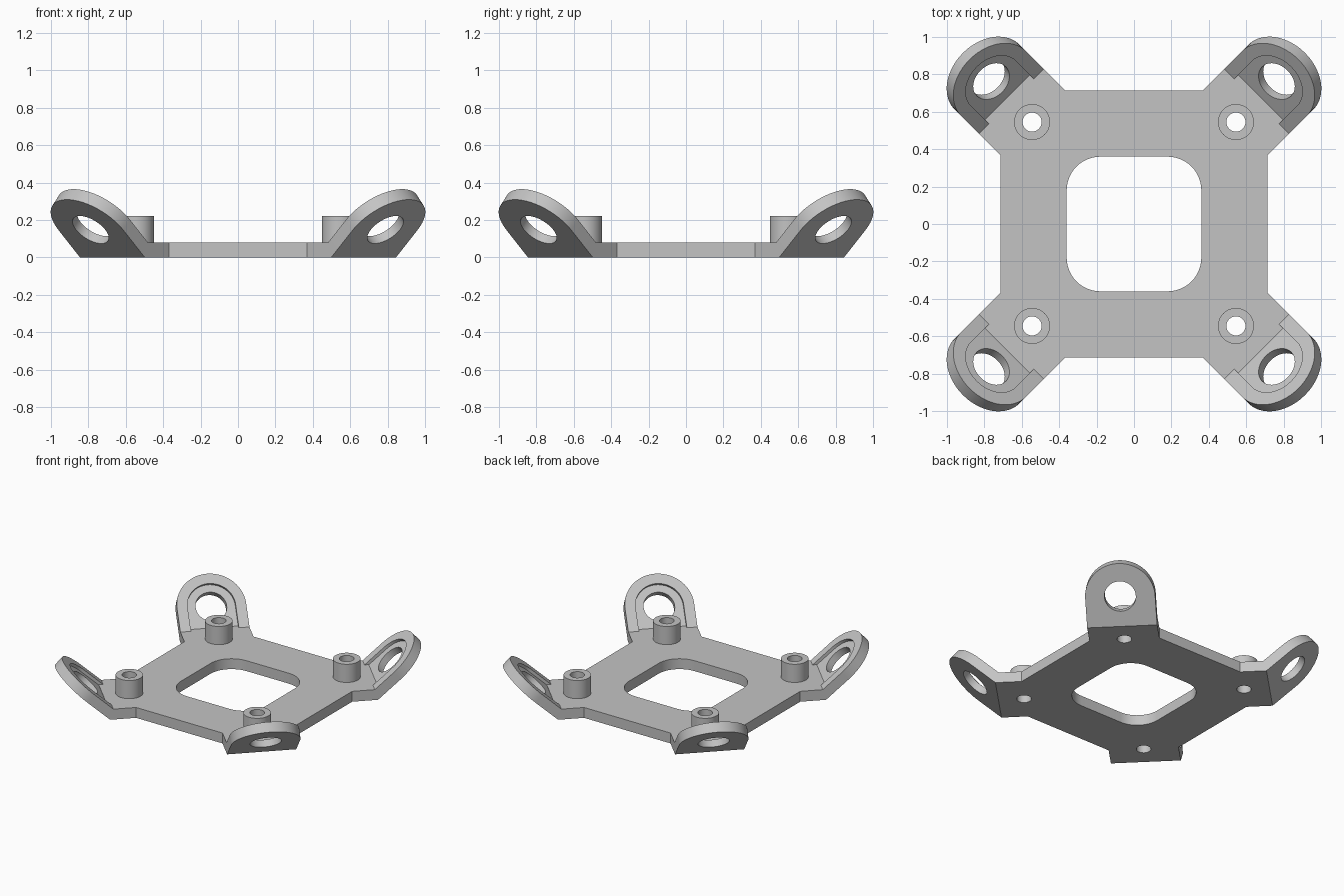
import bpy, bmesh
from math import pi, sin, cos, radians, sqrt
from mathutils import Matrix, Vector

if "Cube" in bpy.data.objects:
    bpy.data.objects.remove(bpy.data.objects["Cube"])

grey = bpy.data.materials.new("plain_grey")
grey.use_nodes = True
GREY = (0.55, 0.55, 0.55, 1)
grey.diffuse_color = GREY
grey.node_tree.nodes["Principled BSDF"].inputs["Base Color"].default_value = GREY

TILT = radians(42)
THICK, PLATE_H = 0.075, 0.08
HALF_W, HINGE, EYE = 0.245, 0.95, 0.217   # ear half width, hinge distance, eye distance
BOSS = 0.545


def prism(name, outline, low, high, matrix=Matrix()):
    """Extrude a closed outline from low to high, then place it."""
    bm = bmesh.new()
    face = bm.faces.new([bm.verts.new((x, y, low)) for x, y in outline])
    top = bmesh.ops.extrude_face_region(bm, geom=[face])["geom"]
    bmesh.ops.translate(bm, vec=(0, 0, high - low),
                        verts=[v for v in top if isinstance(v, bmesh.types.BMVert)])
    bmesh.ops.recalc_face_normals(bm, faces=bm.faces)
    bm.transform(matrix)
    mesh = bpy.data.meshes.new(name)
    bm.to_mesh(mesh)
    bm.free()
    mesh.materials.append(grey)
    obj = bpy.data.objects.new(name, mesh)
    bpy.context.collection.objects.link(obj)
    return obj


def arc(cx, cy, r, start, end, n):
    return [(cx + r * cos(start + (end - start) * i / n),
             cy + r * sin(start + (end - start) * i / n)) for i in range(n + 1)]


def circle(cx, cy, r, n=48):
    return arc(cx, cy, r, 0, 2 * pi, n)[:-1]


def tongue(start, r):
    """Straight sided strip with a round end about the eye."""
    return [(start, -r)] + arc(EYE, 0, r, -pi / 2, pi / 2, 40) + [(start, r)]


def combine(obj, other, operation):
    mod = obj.modifiers.new(operation.lower(), 'BOOLEAN')
    mod.operation, mod.solver, mod.object = operation, 'EXACT', other
    bpy.context.view_layer.objects.active = obj
    bpy.ops.object.modifier_apply(modifier=mod.name)
    bpy.data.objects.remove(other)


def finish(obj):
    bpy.ops.object.select_all(action='DESELECT')
    obj.select_set(True)
    bpy.context.view_layer.objects.active = obj
    bpy.ops.object.shade_smooth_by_angle(angle=radians(30))


# Square plate with four diagonal arms
side, notch = 0.715, 0.715 - HALF_W * sqrt(2)
arm_end = HINGE / sqrt(2)
w = HALF_W / sqrt(2)
corner = [(side, notch), (arm_end + w, arm_end - w), (arm_end - w, arm_end + w), (notch, side)]
outline = []
for k in range(4):
    turn = Matrix.Rotation(k * pi / 2, 2)
    outline += [tuple(turn @ Vector(p)) for p in corner]
plate = prism("base_plate", outline, 0, PLATE_H)

# Rounded central window
half, radius = 0.36, 0.18
c = half - radius
window = []
for k, (sx, sy) in enumerate([(1, 1), (-1, 1), (-1, -1), (1, -1)]):
    window += arc(sx * c, sy * c, radius, k * pi / 2, (k + 1) * pi / 2, 12)
combine(plate, prism("window_cutter", window, -0.1, 0.2), 'DIFFERENCE')

# Standoffs, each bored right through the plate
corners = [("back_left", 1, 1), ("back_right", -1, 1), ("front_right", -1, -1), ("front_left", 1, -1)]
for name, sx, sy in corners:
    x, y = sx * BOSS, sy * BOSS
    combine(plate, prism("standoff", circle(x, y, 0.096), 0.03, 0.22), 'UNION')
    combine(plate, prism("bore_cutter", circle(x, y, 0.051), -0.1, 0.4), 'DIFFERENCE')
finish(plate)

# Tilted ears with a shallow recess and a round eye
for k, (name, sx, sy) in enumerate(corners):
    place = (Matrix.Rotation(pi / 4 + k * pi / 2, 4, 'Z')
             @ Matrix.Translation((HINGE, 0, 0))
             @ Matrix.Rotation(-TILT, 4, 'Y'))
    ear = prism(name + "_ear", tongue(0, HALF_W), 0, THICK, place)
    combine(ear, prism("recess_cutter", tongue(-0.2, 0.17), THICK - 0.022, 0.2, place), 'DIFFERENCE')
    combine(ear, prism("eye_cutter", circle(EYE + 0.004, 0, 0.11), -0.1, 0.2, place), 'DIFFERENCE')
    finish(ear)

# Small flat ledges that carry the plate top up to each recess floor
for k, (name, sx, sy) in enumerate(corners):
    ledge = [(0.9, -0.17), (0.957, -0.17), (0.957, 0.17), (0.9, 0.17)]
    finish(prism(name + "_ledge", ledge, 0.05, PLATE_H,
                 Matrix.Rotation(pi / 4 + k * pi / 2, 4, 'Z')))
